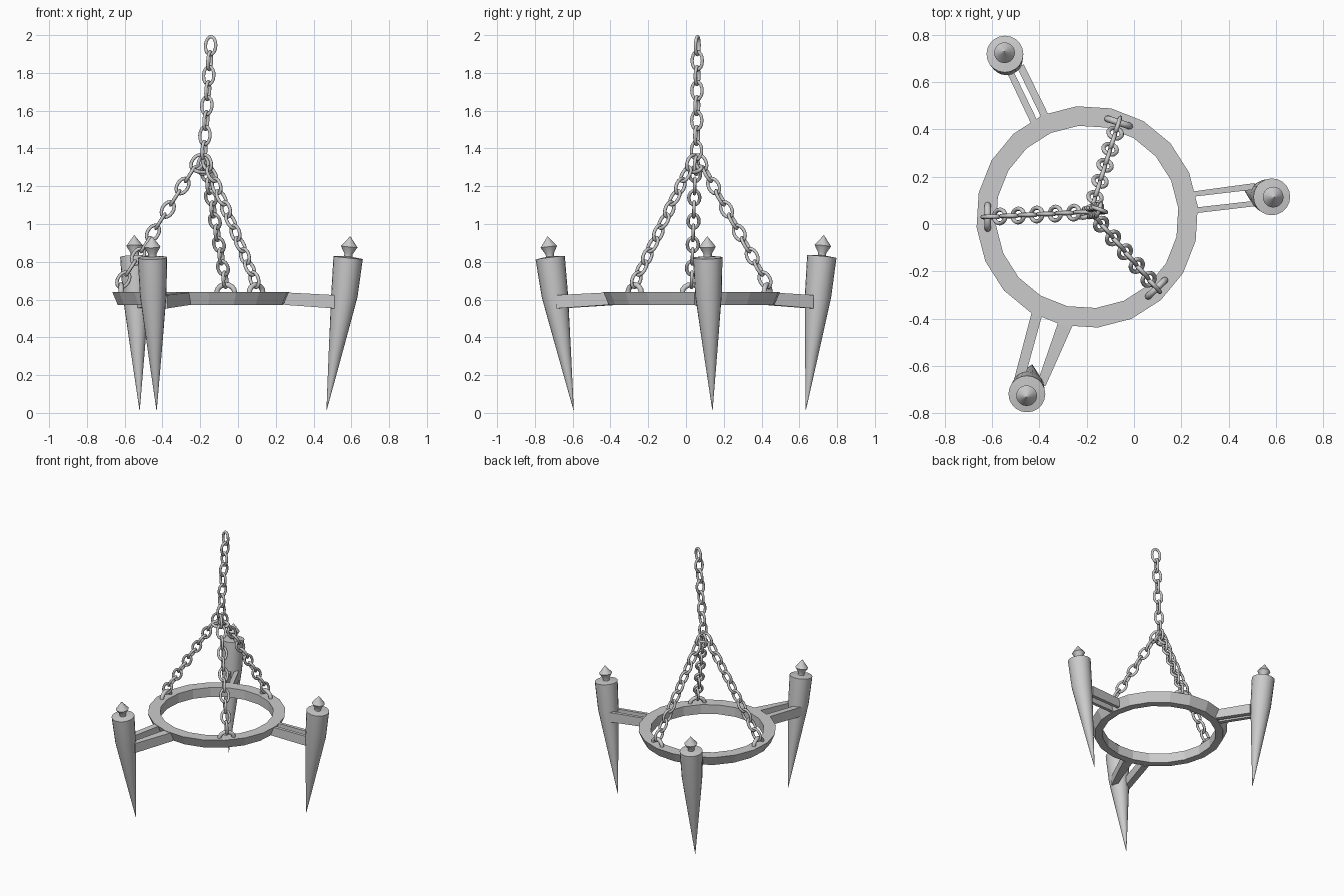
import bpy, bmesh, math
from mathutils import Vector, Matrix

if "Cube" in bpy.data.objects:
    bpy.data.objects.remove(bpy.data.objects["Cube"])

CX, CY = -0.198, 0.03          # centre of the iron ring


def finish(name, bm, smooth=None):
    bmesh.ops.recalc_face_normals(bm, faces=bm.faces)
    me = bpy.data.meshes.new(name)
    bm.to_mesh(me)
    bm.free()
    ob = bpy.data.objects.new(name, me)
    bpy.context.collection.objects.link(ob)
    if smooth:
        bpy.ops.object.select_all(action='DESELECT')
        ob.select_set(True)
        bpy.context.view_layer.objects.active = ob
        bpy.ops.object.shade_smooth_by_angle(angle=math.radians(smooth))
    return ob


def bridge(bm, loops, closed=False):
    n = len(loops[0])
    pairs = list(zip(loops, loops[1:]))
    if closed:
        pairs.append((loops[-1], loops[0]))
    for a, b in pairs:
        for i in range(n):
            j = (i + 1) % n
            bm.faces.new((a[i], a[j], b[j], b[i]))


def add_link(bm, pos, along, side, half_len, half_wid, wire, n=16, m=8):
    """Oval wire loop lying in the plane of along and side."""
    normal = along.cross(side).normalized()
    loops = []
    for i in range(n):
        t = 2 * math.pi * i / n
        out = (along * math.cos(t) * half_wid + side * math.sin(t) * half_len).normalized()
        c = pos + along * math.cos(t) * half_len + side * math.sin(t) * half_wid
        loops.append([bm.verts.new(c + wire * (out * math.cos(a) + normal * math.sin(a)))
                      for a in (2 * math.pi * k / m for k in range(m))])
    bridge(bm, loops, True)


def chain(name, start, end, count, facing):
    """Links alternate by a quarter turn; the first one spreads along facing."""
    start, end = Vector(start), Vector(end)
    d = (end - start).normalized()
    u = (facing - d * d.dot(facing)).normalized()
    half = (end - start).length / (count - 1) / 2 + 0.008
    bm = bmesh.new()
    for i in range(count):
        side = Matrix.Rotation(i * math.pi / 2, 3, d) @ u
        add_link(bm, start.lerp(end, i / (count - 1)), d, side, half, 0.029, 0.009)
    finish(name, bm, 60)


# iron ring: 20 sides, outer wall leaning inwards at the bottom
bm = bmesh.new()
loops = []
for i in range(20):
    a = math.radians(5.5 + 18 * i)
    loops.append([bm.verts.new((CX + r * math.cos(a), CY + r * math.sin(a), z))
                  for r, z in ((0.47, 0.64), (0.44, 0.57), (0.387, 0.57), (0.387, 0.64))])
bridge(bm, loops, True)
finish("iron_ring", bm)

# torches: bent taper with a pointed knob on top
torches = {
    "right": ((0.469, 0.140, 0.015), (0.563, 0.119, 0.62), (0.583, 0.115, 0.822)),
    "back": ((-0.521, 0.634, 0.015), (-0.540, 0.699, 0.62), (-0.546, 0.719, 0.828)),
    "front": ((-0.431, -0.595, 0.015), (-0.449, -0.694, 0.62), (-0.453, -0.719, 0.822)),
}
for key, pts in torches.items():
    tip, mid, top = map(Vector, pts)
    axis = (top - mid).normalized()
    rot = Vector((0, 0, 1)).rotation_difference(axis)
    sections = [(tip, 0.001), (tip.lerp(mid, 0.5), 0.036), (mid, 0.070), (top, 0.078),
                (top + axis * 0.006, 0.022), (top + axis * 0.02, 0.022),
                (top + axis * 0.058, 0.044), (top + axis * 0.113, 0.001)]
    bm = bmesh.new()
    loops = [[bm.verts.new(c + rot @ Vector((r * math.cos(a), r * math.sin(a), 0)))
              for a in (2 * math.pi * k / 20 for k in range(20))] for c, r in sections]
    bridge(bm, loops)
    bm.faces.new(loops[0])
    bm.faces.new(loops[-1])
    finish(key + "_torch", bm, 30)

# arms: two flat rails each, given as plan quads (ring end pair, torch end pair)
rails = {
    "right_arm_a": ((0.245, 0.137), (0.245, 0.115), (0.51, 0.146), (0.51, 0.173)),
    "right_arm_b": ((0.245, 0.068), (0.245, 0.044), (0.51, 0.075), (0.51, 0.098)),
    "back_arm_a": ((-0.428, 0.409), (-0.401, 0.421), (-0.514, 0.655), (-0.542, 0.650)),
    "back_arm_b": ((-0.382, 0.430), (-0.355, 0.448), (-0.466, 0.675), (-0.496, 0.665)),
    "front_arm_a": ((-0.428, -0.356), (-0.385, -0.372), (-0.464, -0.660), (-0.508, -0.660)),
    "front_arm_b": ((-0.312, -0.390), (-0.252, -0.412), (-0.374, -0.685), (-0.412, -0.680)),
}
for name, quad in rails.items():
    bm = bmesh.new()
    tops, bottoms = (0.638, 0.638, 0.624, 0.624), (0.572, 0.572, 0.553, 0.553)
    lo = [bm.verts.new((x, y, z)) for (x, y), z in zip(quad, bottoms)]
    hi = [bm.verts.new((x, y, z)) for (x, y), z in zip(quad, tops)]
    bridge(bm, [lo, hi])
    bm.faces.new(lo)
    bm.faces.new(hi)
    finish(name, bm)

# eyelets on the ring and the three hanging chains
hub = Vector((-0.185, 0.05, 1.325))
for key, deg in (("left", 180), ("back", 71.6), ("front", -45.8)):
    a = math.radians(deg)
    out = Vector((math.cos(a), math.sin(a), 0))
    tangent = Vector((-out.y, out.x, 0))
    base = Vector((CX, CY, 0.637)) + out * 0.421
    bm = bmesh.new()
    add_link(bm, base, Vector((0, 0, 1)), tangent, 0.042, 0.05, 0.014)
    finish(key + "_eyelet", bm, 60)
    end = base - out * 0.012 + Vector((0, 0, 0.068))
    chain(key + "_chain", hub + out * 0.03, end, 11, out)

# main chain and the joining link
chain("main_chain", (-0.145, 0.06, 1.944), (-0.185, 0.055, 1.31), 9, Vector((0.94, -0.34, 0)))
bm = bmesh.new()
add_link(bm, Vector((-0.185, 0.055, 1.29)), Vector((0.91, 0.41, 0)),
         Vector((-0.3, 0.67, 0.68)).normalized(), 0.055, 0.024, 0.01)
finish("joining_link", bm, 60)
